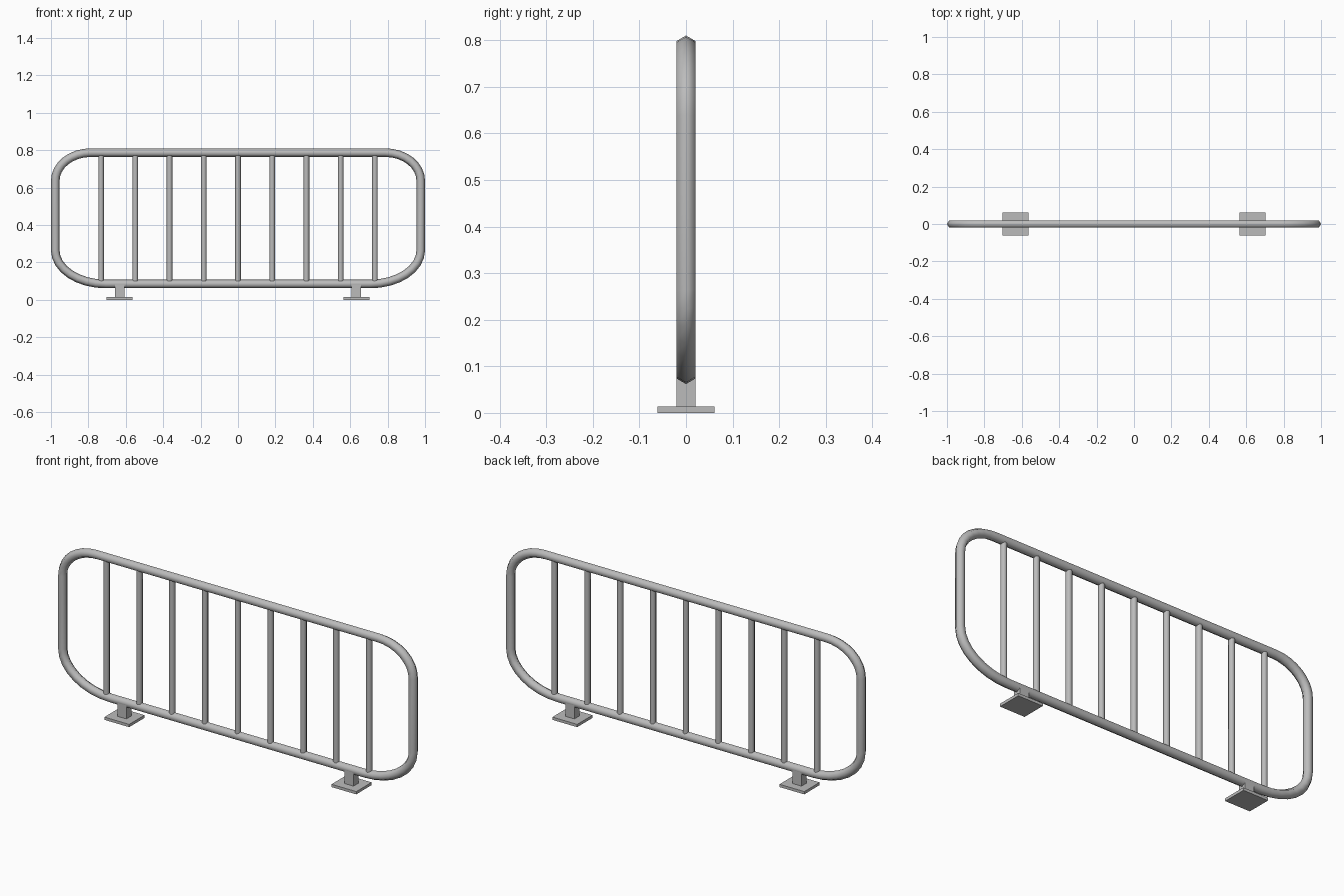
import bpy, bmesh, math
from mathutils import Vector

if "Cube" in bpy.data.objects:
    bpy.data.objects.remove(bpy.data.objects["Cube"], do_unlink=True)

grey = bpy.data.materials.new("galvanised_grey")
grey.use_nodes = True
colour = (0.5, 0.5, 0.5, 1)
grey.diffuse_color = colour
grey.node_tree.nodes["Principled BSDF"].inputs["Base Color"].default_value = colour


def add_object(name, bm, smooth):
    bmesh.ops.recalc_face_normals(bm, faces=bm.faces)
    mesh = bpy.data.meshes.new(name)
    for face in bm.faces:
        face.smooth = smooth and len(face.verts) == 4
    bm.to_mesh(mesh)
    bm.free()
    mesh.materials.append(grey)
    obj = bpy.data.objects.new(name, mesh)
    bpy.context.collection.objects.link(obj)
    return obj


def box(name, size, centre):
    bm = bmesh.new()
    bmesh.ops.create_cube(bm, size=1)
    bmesh.ops.scale(bm, vec=size, verts=bm.verts)
    bmesh.ops.translate(bm, vec=centre, verts=bm.verts)
    add_object(name, bm, False)


# Rounded frame: quarter-ellipse corners, wider at the bottom
HALF, LOW, HIGH, TUBE = 0.977, 0.085, 0.787, 0.023
STEPS = 8
corners = [(1, 1, 0.19, 0.15), (-1, 1, 0.19, 0.15),
           (-1, -1, 0.27, 0.18), (1, -1, 0.27, 0.18)]
path = []
for i, (sx, sz, rx, rz) in enumerate(corners):
    cx = sx * (HALF - rx)
    cz = HIGH - rz if sz > 0 else LOW + rz
    for k in range(STEPS + 1):
        a = math.pi / 2 * (i + k / STEPS)
        path.append(Vector((cx + rx * math.cos(a), 0, cz + rz * math.sin(a))))

# Sweep a hexagon whose ridge points away from the frame centre
bm = bmesh.new()
rings = []
for i, p in enumerate(path):
    before = (p - path[i - 1]).normalized()
    after = (path[(i + 1) % len(path)] - p).normalized()
    tangent = (before + after).normalized()
    out = Vector((tangent.z, 0, -tangent.x))
    rings.append([bm.verts.new(p + TUBE * (out * math.cos(j * math.pi / 3)
                 + Vector((0, math.sin(j * math.pi / 3), 0)))) for j in range(6)])
for i, ring in enumerate(rings):
    nxt = rings[(i + 1) % len(rings)]
    for j in range(6):
        k = (j + 1) % 6
        bm.faces.new((ring[j], ring[k], nxt[k], nxt[j]))
add_object("outer_frame", bm, True)

# Upright bars
BAR_LOW, BAR_HIGH = 0.1, 0.775
for n in range(9):
    bm = bmesh.new()
    bmesh.ops.create_cone(bm, cap_ends=True, segments=8, radius1=0.015,
                          radius2=0.015, depth=BAR_HIGH - BAR_LOW)
    bmesh.ops.translate(bm, verts=bm.verts,
                        vec=((n - 4) * 0.183, 0, (BAR_LOW + BAR_HIGH) / 2))
    add_object(f"upright_bar_{n + 1}", bm, True)

# Feet: short post on a flat plate
for side, name in ((-1, "right"), (1, "left")):
    x = side * 0.633
    box(f"{name}_foot_post", (0.05, 0.04, 0.07), (x, 0, 0.047))
    box(f"{name}_foot_plate", (0.138, 0.122, 0.014), (x, 0, 0.007))
